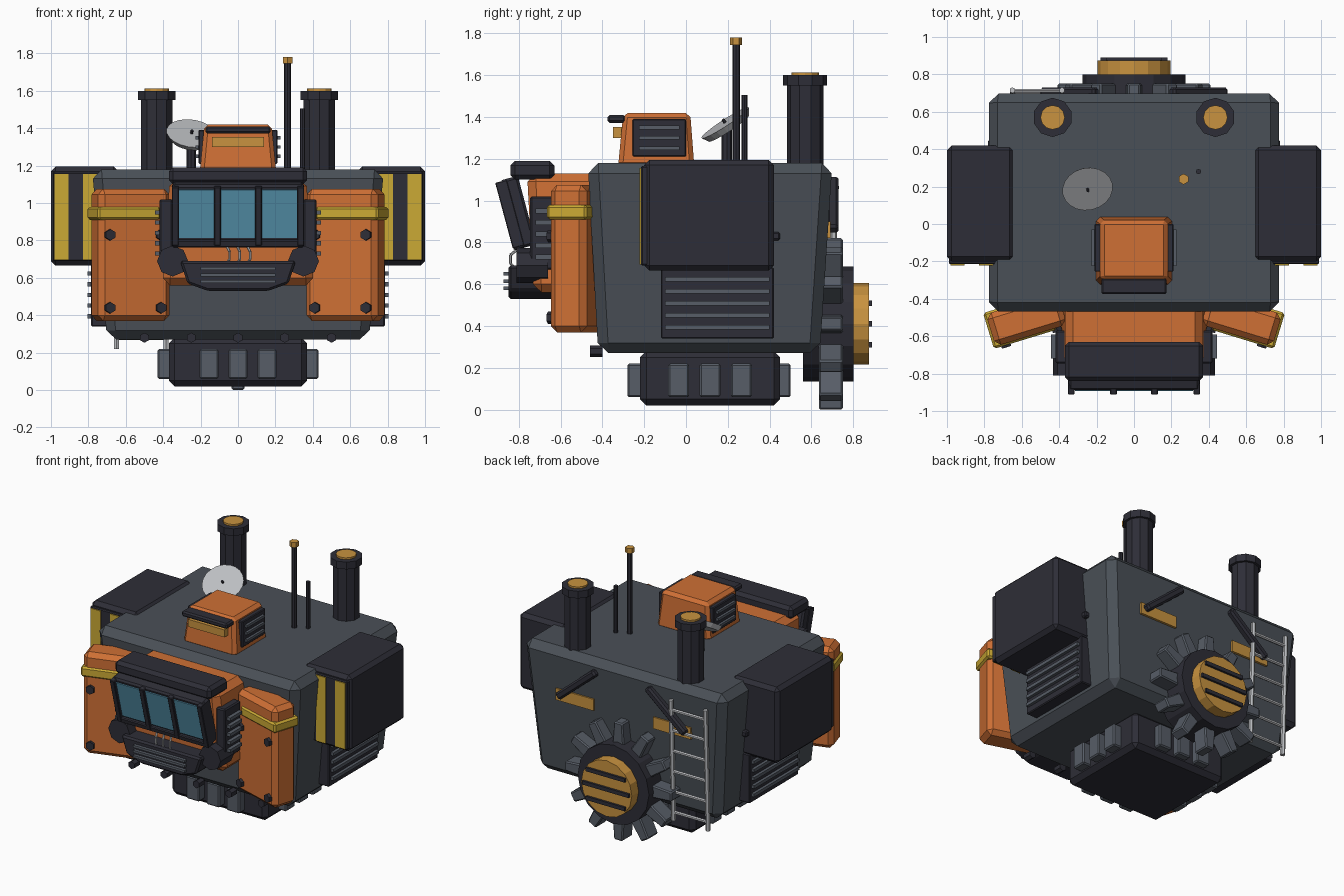
import bpy, bmesh
from math import pi, sin, cos, radians
from mathutils import Matrix, Vector

if "Cube" in bpy.data.objects:
    bpy.data.objects.remove(bpy.data.objects["Cube"])


def material(name, r, g, b):
    m = bpy.data.materials.new(name)
    m.use_nodes = True
    m.diffuse_color = (r, g, b, 1)
    m.node_tree.nodes["Principled BSDF"].inputs["Base Color"].default_value = (r, g, b, 1)
    return m


ORANGE = material("orange paint", .62, .16, .035)
GREY = material("hull grey", .068, .08, .095)
DARK = material("dark metal", .027, .027, .038)
SLAT = material("slat grey", .095, .11, .135)
GOLD = material("amber metal", .58, .29, .05)
YELLOW = material("warning yellow", .6, .4, .035)
GLASS = material("blue glass", .1, .32, .46)
LIGHT = material("light steel", .5, .51, .53)
I = Matrix.Identity(4)


def finish(name, bm, mat, M=I):
    bm.transform(M)
    bmesh.ops.recalc_face_normals(bm, faces=bm.faces)
    me = bpy.data.meshes.new(name)
    bm.to_mesh(me)
    bm.free()
    me.materials.append(mat)
    ob = bpy.data.objects.new(name, me)
    bpy.context.collection.objects.link(ob)
    return ob


def box(name, x, y, z, mat, bevel=0, low=(0, 0, 0), high=(0, 0, 0), M=I):
    """Box from ranges; low/high inset the bottom/top (sides, front, back)."""
    bm = bmesh.new()
    bmesh.ops.create_cube(bm, size=1)
    for v in bm.verts:
        sx, back, top = v.co.x > 0, v.co.y > 0, v.co.z > 0
        ins = high if top else low
        v.co = (x[sx] + (-ins[0] if sx else ins[0]),
                y[back] + (-ins[2] if back else ins[1]), z[top])
    if bevel:
        bmesh.ops.bevel(bm, geom=bm.edges[:], offset=bevel, segments=1, affect='EDGES')
    return finish(name, bm, mat, M)


def rod(name, a, b, r, mat, sides=8, r2=None):
    """Cylinder or cone from point a to point b."""
    a, b = Vector(a), Vector(b)
    bm = bmesh.new()
    bmesh.ops.create_cone(bm, cap_ends=True, segments=sides, radius1=r,
                          radius2=r if r2 is None else r2, depth=(b - a).length)
    q = (b - a).to_track_quat('Z', 'Y').to_matrix().to_4x4()
    return finish(name, bm, mat, Matrix.Translation((a + b) / 2) @ q)


def prism(name, outline, y, mat, bevel=0):
    """Front-view outline extruded along y."""
    bm = bmesh.new()
    f = bm.faces.new([bm.verts.new((px, y[0], pz)) for px, pz in outline])
    new = bmesh.ops.extrude_face_region(bm, geom=[f])["geom"]
    for v in new:
        if isinstance(v, bmesh.types.BMVert):
            v.co.y = y[1]
    if bevel:
        bmesh.ops.bevel(bm, geom=bm.edges[:], offset=bevel, segments=1, affect='EDGES')
    return finish(name, bm, mat)


def span(c, half):
    return (c - half, c + half)


def sided(s, a, b):
    return tuple(sorted((s * a, s * b)))


# Hull and pedestal
box("hull", (-.78, .78), (-.47, .70), (.27, 1.18), GREY, .05, low=(.08, .05, .06))
box("pedestal", (-.37, .37), (-.22, .45), (.02, .28), DARK, .03)
for i in (-1, 0, 1):
    box("pedestal_cleat_x", span(i * .155, .05), (-.28, .50), (.06, .22), SLAT, .008)
    box("pedestal_cleat_y", (-.43, .43), span(.115 + i * .15, .05), (.06, .22), SLAT, .008)
for i in range(5):
    x = -.5 + i * .25
    rod("lower_rivet", (x, -.40, .28), (x, -.46, .28), .027, DARK, 6)

# Cab block with visor and windscreen
box("cab_block", (-.365, .365), (-.76, -.40), (.56, 1.13), ORANGE, .04, low=(-.04, .03, 0))
box("cab_visor", (-.37, .37), (-.84, -.63), (1.10, 1.19), DARK, .022)
tilt = Matrix.Translation((0, -.815, .945)) @ Matrix.Rotation(radians(15), 4, 'X')
box("windscreen_frame", (-.35, .35), (-.035, .055), (-.175, .165), DARK, .012, M=tilt)
for i in (-1, 0, 1):
    box("window_pane", span(i * .215, .1), (-.042, -.034), (-.125, .14), GLASS, M=tilt)
for x in (-.335, -.11, .11, .335):
    box("window_post", span(x, .018), (-.058, 0), (-.165, .16), DARK, .004, M=tilt)
box("window_sill", (-.35, .35), (-.055, 0), (-.175, -.135), DARK, .006, M=tilt)

# Nose grille, side drums and cables
prism("nose_grille", [(-.31, .69), (-.27, .57), (-.16, .53), (.16, .53), (.27, .57), (.31, .69)],
      (-.85, -.60), DARK, .012)
for z in (.58, .615, .65):
    box("nose_slat", (-.2, .2), (-.872, -.84), span(z, .008), SLAT)
for i in (-1, 0, 1):
    pts = [Vector((i * .055 + d, y, z)) for d, y, z in
           ((-.01, -.79, .78), (.01, -.84, .74), (.01, -.84, .70), (-.01, -.81, .67))]
    for a, b in zip(pts, pts[1:]):
        rod("cable", a, b, .007, LIGHT, 6)

for s in (1, -1):
    rod("nose_drum", (s * .35, -.81, .69), (s * .35, -.66, .69), .083, DARK, 8)
    # Cab side louvres
    box("cab_louvre", sided(s, .35, .42), (-.745, -.57), (.67, 1.02), DARK, .008)
    for i in range(5):
        box("cab_louvre_slat", sided(s, .41, .445), (-.72, -.59), span(.73 + i * .055, .011), SLAT)

    # Angled armour panel with band and bolts
    P = Matrix.Translation((s * .575, -.51, 0)) @ Matrix.Rotation(radians(-17 * s), 4, 'Z')
    box("armour_panel", (-.2, .2), (-.09, .09), (.37, 1.075), ORANGE, .03, M=P)
    box("armour_band", sided(s, -.14, .212), (-.1, .1), (.91, .98), YELLOW, .012, M=P)
    for lx in (-.14, .145):
        for z in (.44, .83):
            rod("armour_bolt", P @ Vector((s * lx, -.08, z)), P @ Vector((s * lx, -.112, z)),
                .03, DARK, 6)

    # Side cargo box with striped front plate
    box("side_box", sided(s, .64, 1), (-.2, .42), (.665, 1.195), DARK, .025)
    box("side_box_front", sided(s, .70, .99), (-.215, -.18), (.69, 1.165), DARK, .006)
    for a, b in ((.755, .83), (.905, .98)):
        box("warning_stripe", sided(s, a, b), (-.222, -.213), (.695, 1.155), YELLOW)
    box("side_box_latch", sided(s, .72, .78), (.41, .45), (.81, .85), DARK, .008)

    # Side vent under the cargo box
    box("side_vent", sided(s, .70, .785), (-.12, .42), (.34, .68), DARK, .006)
    for i in range(5):
        box("side_vent_slat", sided(s, .77, .805), (-.1, .40), span(.395 + i * .057, .011), SLAT)

    # Chimneys
    c = (s * .435, .57)
    rod("chimney", (*c, 1.12), (*c, 1.57), .088, DARK, 10)
    rod("chimney_collar", (*c, 1.55), (*c, 1.60), .105, DARK, 10)
    rod("chimney_core", (*c, 1.59), (*c, 1.612), .065, GOLD, 12)

    # Rear marker plate and diagonal brace
    box("rear_plate", sided(s, .23, .52), (.65, .692), (.82, .90), GOLD)
    bar = Matrix.Translation((s * .345, .705, .98)) @ Matrix.Rotation(radians(40 * s), 4, 'Y')
    box("rear_brace", (-.19, .19), (-.03, .025), (-.025, .025), DARK, .012, M=bar)

# Rear drive gear
Z = .41
rod("gear_hub", (0, .56, Z), (0, .80, Z), .275, DARK, 16)
rod("gear_cap", (0, .78, Z), (0, .875, Z), .195, GOLD, 16)
for i in range(12):
    M = Matrix.Translation((0, 0, Z)) @ Matrix.Rotation(i * pi / 6, 4, 'Y')
    box("gear_tooth", (-.045, .045), (.635, .75), (.24, Z), SLAT, .008, high=(.012, 0, 0), M=M)
for dz, w in ((-.1, .15), (0, .18), (.1, .15)):
    box("gear_cap_bar", (-w, w), (.86, .89), span(Z + dz, .013), DARK)

# Ladder following the sloping rear wall
for x in (-.65, -.385):
    rod("ladder_rail", (x, .685, .22), (x, .715, 1.07), .016, LIGHT, 6)
for i in range(6):
    t = .07 + i * .17
    y, z = .685 + .03 * t, .22 + .85 * t
    rod("ladder_rung", (-.65, y, z), (-.385, y, z), .012, LIGHT, 6)

# Roof turret
box("turret", (-.205, .205), (-.325, .04), (1.16, 1.42), ORANGE, .022, high=(.025, .025, .02))
box("turret_visor", (-.175, .175), (-.375, -.29), (1.372, 1.41), DARK, .01)
box("turret_lamp", (-.14, .14), (-.35, -.29), (1.30, 1.352), GOLD)
for s in (1, -1):
    box("turret_vent", sided(s, .17, .212), (-.255, 0), (1.21, 1.39), DARK, .005)
    for z in (1.25, 1.30, 1.35):
        box("turret_vent_slat", sided(s, .2, .228), (-.225, -.03), span(z, .009), SLAT)

# Antennas
rod("tall_antenna", (.265, .24, 1.17), (.265, .24, 1.75), .018, DARK, 8)
rod("antenna_tip", (.265, .24, 1.745), (.265, .24, 1.78), .029, GOLD, 6)
rod("short_antenna", (.345, .28, 1.17), (.345, .28, 1.505), .014, DARK, 8)

# Dish on its mast
hub, axis = Vector((-.25, .195, 1.36)), Vector((.12, -.54, .83)).normalized()
rod("dish_mast", (-.25, .195, 1.17), hub, .025, DARK, 8)
rod("dish", hub - axis * .018, hub + axis * .015, .115, LIGHT, 20, .136)
rod("dish_feed", hub, hub + axis * .035, .008, DARK, 6)
